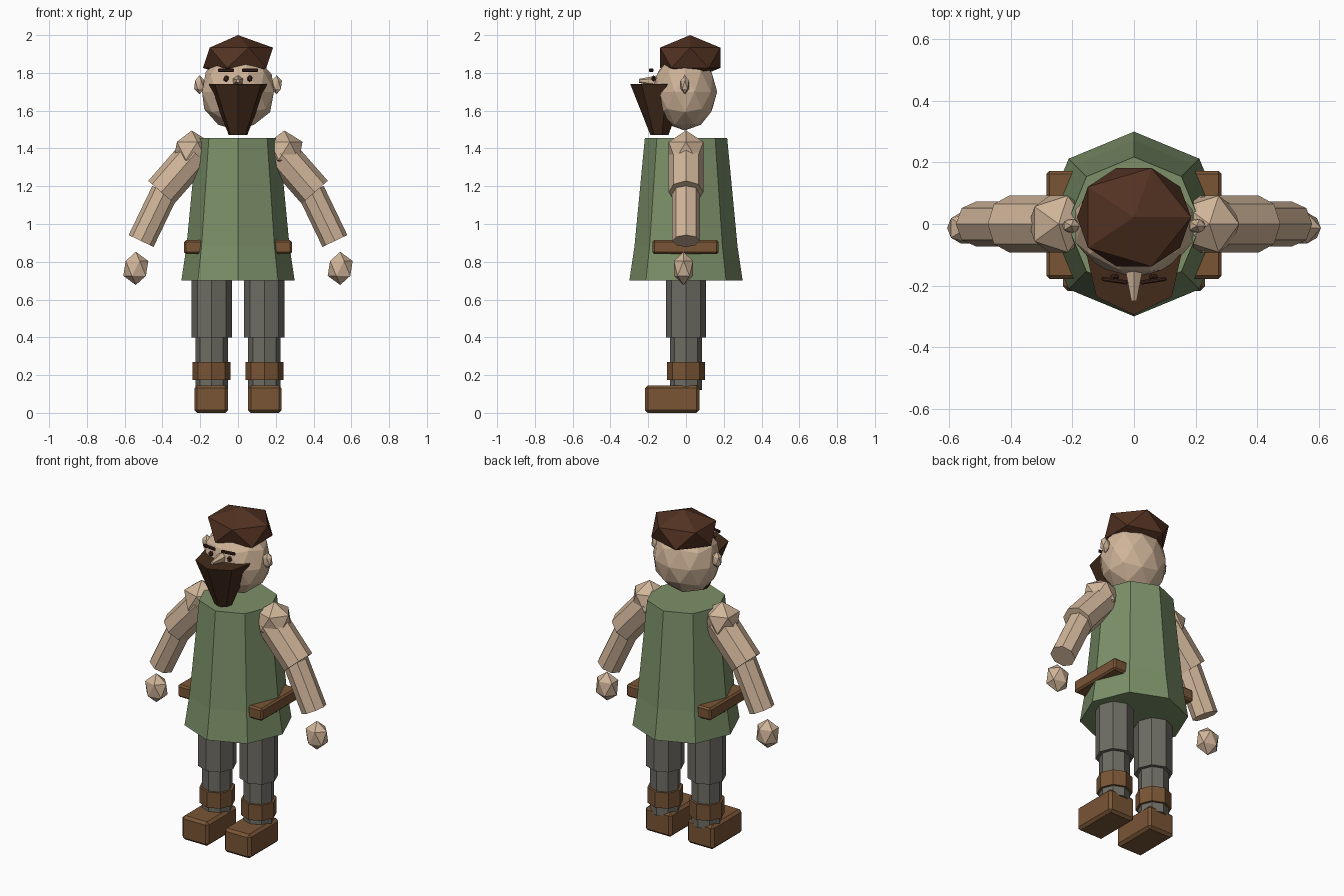
import bpy, bmesh, math
from mathutils import Vector, Matrix

if "Cube" in bpy.data.objects:
    bpy.data.objects.remove(bpy.data.objects["Cube"])


def material(name, rgb):
    m = bpy.data.materials.new(name)
    m.diffuse_color = (*rgb, 1)
    m.use_nodes = True
    m.node_tree.nodes["Principled BSDF"].inputs["Base Color"].default_value = m.diffuse_color
    return m


SKIN = material("skin", (0.63, 0.46, 0.32))
GREEN = material("tunic green", (0.20, 0.28, 0.14))
LEATHER = material("leather brown", (0.19, 0.09, 0.036))
HAIR = material("hair brown", (0.085, 0.032, 0.016))
BEARD = material("beard brown", (0.055, 0.024, 0.011))
EYE = material("eye dark brown", (0.05, 0.018, 0.012))
GREY = material("trouser grey", (0.155, 0.15, 0.125))


def finish(name, bm, mat):
    bmesh.ops.recalc_face_normals(bm, faces=bm.faces[:])
    me = bpy.data.meshes.new(name)
    bm.to_mesh(me)
    bm.free()
    me.materials.append(mat)
    ob = bpy.data.objects.new(name, me)
    bpy.context.collection.objects.link(ob)
    return ob


def ball(name, mat, centre, radii, sub=1):
    bm = bmesh.new()
    bmesh.ops.create_icosphere(bm, subdivisions=sub, radius=1)
    bmesh.ops.transform(bm, verts=bm.verts[:],
                        matrix=Matrix.Translation(centre) @ Matrix.Diagonal((*radii, 1)))
    return finish(name, bm, mat)


def box(name, mat, centre, size, bevel, yaw=0):
    bm = bmesh.new()
    bmesh.ops.create_cube(bm, size=1)
    bmesh.ops.scale(bm, vec=size, verts=bm.verts[:])
    bmesh.ops.bevel(bm, geom=bm.edges[:], offset=bevel, segments=1, affect='EDGES')
    bmesh.ops.transform(bm, verts=bm.verts[:],
                        matrix=Matrix.Translation(centre) @ Matrix.Rotation(yaw, 4, 'Z'))
    return finish(name, bm, mat)


def tube(name, mat, rings, sides=8):
    """Capped faceted tube through rings of (centre, radius); first corner faces forward."""
    axis = (Vector(rings[-1][0]) - Vector(rings[0][0])).normalized()
    u = Vector((0, -1, 0)) if abs(axis.y) < 0.9 else Vector((0, 0, 1))
    w = axis.cross(u)
    bm = bmesh.new()
    loops = []
    for c, r in rings:
        angles = [2 * math.pi * i / sides for i in range(sides)]
        loops.append([bm.verts.new(Vector(c) + r * (u * math.cos(a) + w * math.sin(a)))
                      for a in angles])
    for a, b in zip(loops, loops[1:]):
        for i in range(sides):
            j = (i + 1) % sides
            bm.faces.new((a[i], a[j], b[j], b[i]))
    bm.faces.new(loops[0])
    bm.faces.new(loops[-1])
    return finish(name, bm, mat)


# Torso: flared tunic and belt block poking out at the hips
tube("tunic", GREEN, [((0, 0, 0.70), 0.30), ((0, 0, 0.88), 0.273), ((0, 0, 1.455), 0.218)])
box("belt", LEATHER, (0, -0.003, 0.878), (0.57, 0.35, 0.075), 0.01)

# Head, hair and beard
ball("head", SKIN, (0, -0.007, 1.70), (0.2, 0.172, 0.205), 2)
ball("hair", HAIR, (0, 0.022, 1.88), (0.207, 0.188, 0.12))
tube("beard", BEARD, [((0, -0.138, 1.47), 0.05), ((0, -0.138, 1.74), 0.157)], 7)
tube("nose", SKIN, [((0, -0.15, 1.755), 0.032), ((0, -0.25, 1.758), 0.01)], 6)

for s, side in ((-1, "left"), (1, "right")):
    # Face details
    ball(side + "_eye", EYE, (s * 0.063, -0.172, 1.77), (0.016, 0.012, 0.018))
    box(side + "_eyebrow", EYE, (s * 0.063, -0.184, 1.814), (0.085, 0.014, 0.018), 0.004, s * 0.15)
    ball(side + "_ear", SKIN, (s * 0.204, -0.006, 1.737), (0.032, 0.026, 0.05))

    # Arm
    ball(side + "_shoulder", SKIN, (s * 0.245, 0, 1.387), (0.108, 0.108, 0.108))
    tube(side + "_upper_arm", SKIN, [((s * 0.225, 0, 1.375), 0.092), ((s * 0.406, 0, 1.168), 0.092)])
    tube(side + "_forearm", SKIN, [((s * 0.388, 0, 1.17), 0.073), ((s * 0.513, 0, 0.91), 0.073)])
    ball(side + "_hand", SKIN, (s * 0.541, -0.013, 0.765), (0.074, 0.06, 0.088))

    # Leg and boot
    x = s * 0.14
    tube(side + "_upper_leg", GREY, [((x, 0, 0.40), 0.107), ((x, 0, 0.76), 0.107)])
    tube(side + "_lower_leg", GREY, [((x, 0, 0.12), 0.086), ((x, 0, 0.42), 0.086)])
    tube(side + "_boot_cuff", LEATHER, [((x, 0, 0.175), 0.1), ((x, 0, 0.27), 0.1)])
    box(side + "_boot", LEATHER, (s * 0.142, -0.073, 0.073), (0.178, 0.288, 0.146), 0.015)
